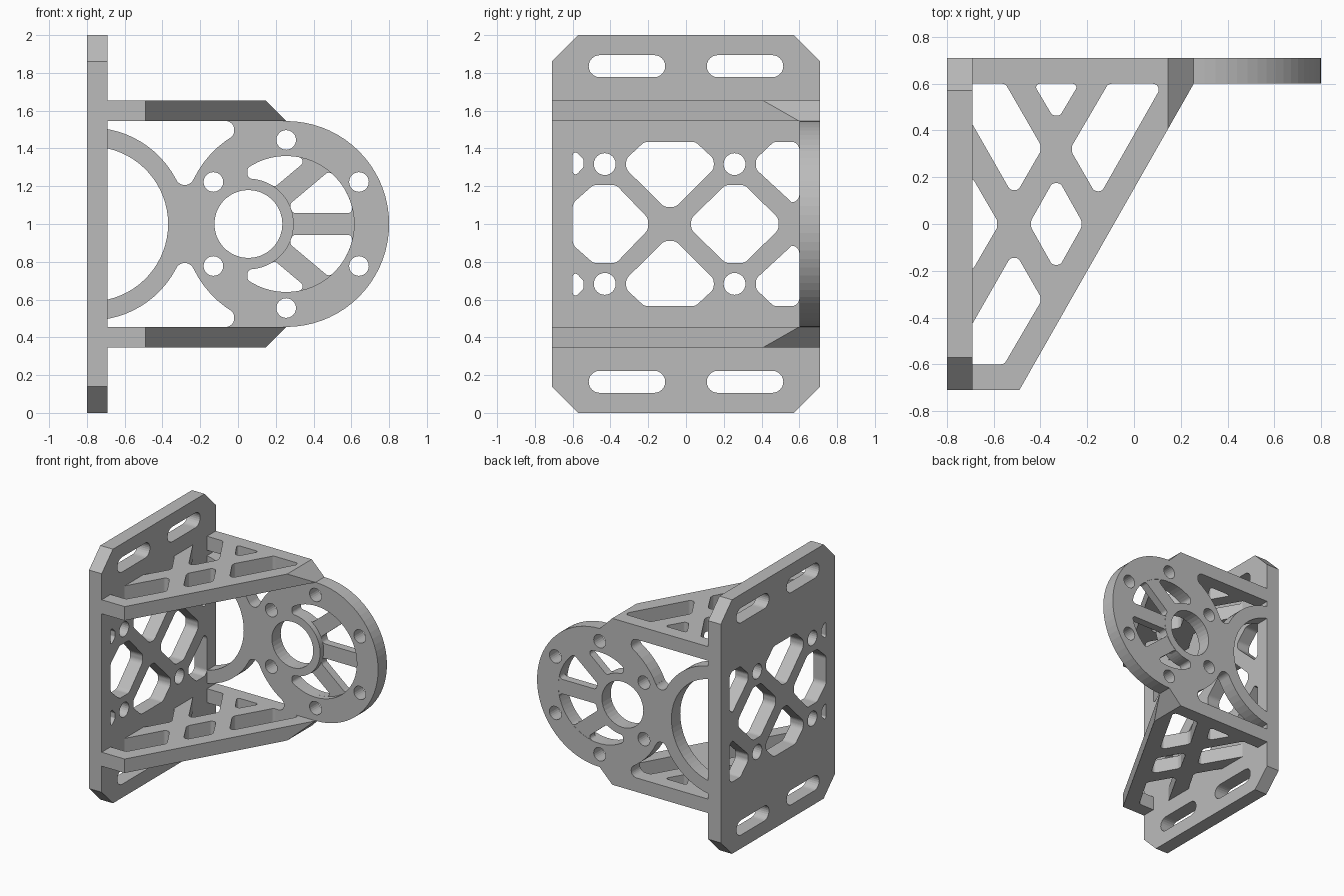
import bpy, bmesh, math
from mathutils import Vector

if "Cube" in bpy.data.objects:
    bpy.data.objects.remove(bpy.data.objects["Cube"])

grey = bpy.data.materials.new("plain grey")
grey.diffuse_color = (0.5, 0.5, 0.5, 1)
grey.use_nodes = True
grey.node_tree.nodes["Principled BSDF"].inputs["Base Color"].default_value = grey.diffuse_color


# ---- 2D profile helpers ----
def circle(c, r, n=36):
    return [(c[0] + r * math.cos(i * math.tau / n), c[1] + r * math.sin(i * math.tau / n)) for i in range(n)]


def arc(c, p, q):
    """Shortest arc about c from p to q."""
    c, p, q = Vector(c), Vector(p), Vector(q)
    r = (p - c).length
    a = math.atan2(p.y - c.y, p.x - c.x)
    da = math.atan2(q.y - c.y, q.x - c.x) - a
    da = (da + math.pi) % math.tau - math.pi
    n = max(3, int(abs(da) / math.radians(5)))
    return [c + r * Vector((math.cos(a + da * i / n), math.sin(a + da * i / n))) for i in range(n + 1)]


def trim(line, d):
    line = list(line)
    while len(line) > 2 and (line[1] - line[0]).length <= d:
        d -= (line[1] - line[0]).length
        line.pop(0)
    return [line[0] + (line[1] - line[0]).normalized() * d] + line[1:]


def rounded(edges, radii):
    """Closed outline from polyline edges; radii round the start corner of each edge."""
    edges = [[Vector(p) for p in e] for e in edges]
    n = len(edges)
    radii = radii if isinstance(radii, list) else [radii] * n
    corners = []
    for i, r in enumerate(radii):
        a, b = edges[i - 1], edges[i]
        half = (a[-1] - a[-2]).angle(b[1] - b[0]) / 2
        corners.append((b[0].copy(), r * math.tan(half) if r else 0, math.cos(half)))
    for i in range(n):
        e = trim(edges[i], corners[i][1])[::-1]
        edges[i] = trim(e, corners[(i + 1) % n][1])[::-1]
    out = []
    for i, (c, d, w) in enumerate(corners):
        a, b = edges[i - 1][-1], edges[i][0]
        if d:
            for t in (0.17, 0.33, 0.5, 0.67, 0.83):
                k0, k1, k2 = (1 - t) ** 2, 2 * t * (1 - t) * w, t * t
                out.append((a * k0 + c * k1 + b * k2) / (k0 + k1 + k2))
        out += edges[i]
    return [p for i, p in enumerate(out) if (p - out[i - 1]).length > 1e-4]


def poly(pts, r):
    return rounded([[p, pts[(i + 1) % len(pts)]] for i, p in enumerate(pts)], r)


def flip(pts):
    """Mirror a profile about mid height."""
    return [(p[0], 2 - p[1]) for p in pts]


def plate(name, loops, w0, w1, axes, chamfer=None, mirror=False):
    """Extrude outline + holes from w0 to w1; axes = world axis of u, v, w."""
    cu = bpy.data.curves.new(name, 'CURVE')
    cu.dimensions, cu.fill_mode, cu.extrude = '2D', 'BOTH', abs(w1 - w0) / 2
    for loop in loops:
        s = cu.splines.new('POLY')
        s.points.add(len(loop) - 1)
        for pt, p in zip(s.points, loop):
            pt.co = (p[0], p[1], 0, 1)
        s.use_cyclic_u = True
    tmp = bpy.data.objects.new(name + "_curve", cu)
    bpy.context.collection.objects.link(tmp)
    dg = bpy.context.evaluated_depsgraph_get()
    me = bpy.data.meshes.new_from_object(tmp.evaluated_get(dg))
    bpy.data.objects.remove(tmp)
    bm = bmesh.new()
    bm.from_mesh(me)
    bmesh.ops.remove_doubles(bm, verts=bm.verts, dist=1e-5)
    for v in bm.verts:
        co = Vector()
        for ax, val in zip(axes, (v.co.x, v.co.y, v.co.z + (w0 + w1) / 2)):
            co["xyz".index(ax)] = val
        v.co = co
    if chamfer:
        bmesh.ops.bisect_plane(bm, geom=bm.verts[:] + bm.edges[:] + bm.faces[:], dist=1e-5,
                               plane_co=chamfer[0], plane_no=chamfer[1], clear_outer=True)
        bmesh.ops.holes_fill(bm, edges=[e for e in bm.edges if e.is_boundary])
    if mirror:
        for v in bm.verts:
            v.co.z = 2 - v.co.z
    bmesh.ops.recalc_face_normals(bm, faces=bm.faces)
    for f in bm.faces:
        f.smooth = False
    bm.to_mesh(me)
    bm.free()
    me.materials.clear()
    me.materials.append(grey)
    bpy.context.collection.objects.link(bpy.data.objects.new(name, me))


# ---- wall plate: chamfered rectangle with slots, bolt holes and lattice ----
wall = [[(-.71, .14), (-.57, 0), (.57, 0), (.71, .14), (.71, 1.86), (.57, 2), (-.57, 2), (-.71, 1.86)]]
for y in (-.515, .11):
    slot = poly([(y, 1.777), (y + .405, 1.777), (y + .405, 1.894), (y, 1.894)], .0583)
    wall += [slot, flip(slot)]
for y in (-.43, .257):
    wall += [circle((y, 1.317), .058, 24), circle((y, .683), .058, 24)]
upper = [
    poly([(-.317, 1.345), (-.22, 1.435), (.05, 1.435), (.147, 1.345), (.147, 1.29),
          (-.055, 1.09), (-.115, 1.09), (-.317, 1.29)], .05),
    poly([(.37, 1.345), (.465, 1.435), (.575, 1.435), (.6, 1.41), (.6, 1.115), (.56, 1.115), (.37, 1.29)], .04),
    poly([(-.6, 1.4), (-.543, 1.342), (-.543, 1.3), (-.6, 1.24)], .015)]
wall += upper + [flip(p) for p in upper]
wall.append(poly([(.027, 1.03), (.21, 1.207), (.31, 1.207), (.49, 1.03),
                  (.49, .97), (.31, .793), (.21, .793), (.027, .97)], .05))
wall.append(poly([(-.6, 1.11), (-.49, 1.207), (-.37, 1.207), (-.2, 1.03),
                  (-.2, .97), (-.37, .793), (-.49, .793), (-.6, .89)], .05))
plate("wall_plate", wall, -.8, -.69, "yzx")

# ---- motor plate: round-ended plate with hub, bolt circle and openings ----
D, H, C = Vector((.255, 1)), Vector((.055, 1)), Vector((-.78, 1))   # disc, hub, left ring centres
outline = [(-.72, .345), (.145, .345)] + arc(D, (.255, .455), (.8, 1)) + arc(D, (.8, 1), (.255, 1.545))[1:] \
    + [(.145, 1.655), (-.72, 1.655)]
F = Vector((-.282, 1.2565))                                        # fillet centre of the triangular opening
tD, tC = F + (D - F).normalized() * .05, F + (C - F).normalized() * .05
P, A, B, G = (-.69, 1.545), (-.02, 1.545), (-.02, 1.47), (-.69, 1.502)
tri = rounded([[P, A], [A, B], arc(D, B, tD), arc(F, tD, tC), arc(C, tC, G), [G, P]], [0, .045, .045, 0, 0, 0])
ring = arc(C, (-.69, .6), (-.69, 1.4))
bolts = [circle(D + .445 * Vector((math.cos(a), math.sin(a))), .052, 24)
         for a in (math.radians(30 + 60 * i) for i in range(6))]


def crescent(r_out, r_hub, x, r):
    """Space between the disc rim and the hub, to the right of x."""
    z = math.sqrt(r_out ** 2 - (x - D.x) ** 2)
    h = math.sqrt(r_hub ** 2 - (x - H.x) ** 2)
    tip, hub = (D.x + r_out, 1), (H.x + r_hub, 1)
    return rounded([arc(D, (x, 1 + z), tip), arc(D, tip, (x, 1 - z)), [(x, 1 - z), (x, 1 - h)],
                    arc(H, (x, 1 - h), hub), arc(H, hub, (x, 1 + h)), [(x, 1 + h), (x, 1 + z)]],
                   [r, 0, r, r, 0, r])


plate("motor_plate", [outline, tri, flip(tri), ring, circle(H, .18), crescent(.36, .24, .05, .025)] + bolts,
      .6, .71, "xzy")


# ---- spokes: thinner web filling the crescent, with four windows ----
def spoke_side(deg, h):
    """Ends of a spoke edge on the hub and on the rim."""
    a = math.radians(deg)
    d, n = Vector((math.cos(a), math.sin(a))), Vector((-math.sin(a), math.cos(a)))
    o = H + n * h - D
    t = -o.dot(d) + math.sqrt(o.dot(d) ** 2 - o.length_squared + .36 ** 2)
    return H + n * h + d * math.sqrt(.24 ** 2 - h * h), H + n * h + d * t


i0, o0 = spoke_side(0, .057)
i1, o1 = spoke_side(40, -.06)
i2, o2 = spoke_side(40, .06)
tip, hub = Vector((.05, 1.296)), Vector((.05, 1.24))
windows = [rounded([arc(D, o1, o0), [o0, i0], arc(H, i0, i1), [i1, o1]], .025),
           rounded([arc(D, tip, o2), [o2, i2], arc(H, i2, hub), [hub, tip]], .024)]
plate("spokes", [crescent(.38, .22, .03, 0)] + windows + [flip(w) for w in windows], .645, .708, "xzy")

# ---- gussets: triangular lattice shelves above and below ----
gusset = [
    [(-.75, -.71), (-.49, -.71), (.28, .643), (.28, .65), (-.75, .65)],
    poly([(-.72, .6), (-.55, .6), (-.40, .34), (-.40, .31), (-.495, .145), (-.53, .145), (-.72, .477)], .025),
    poly([(-.72, .247), (-.585, .015), (-.585, -.015), (-.72, -.247)], .02),
    poly([(-.43, .6), (-.235, .6), (-.315, .465), (-.35, .465)], .015),
    poly([(-.11, .6), (.124, .6), (-.137, .14), (-.17, .14), (-.265, .305), (-.265, .335)], .025),
    poly([(-.35, .175), (-.315, .175), (-.225, .015), (-.225, -.015),
          (-.315, -.175), (-.35, -.175), (-.44, -.015), (-.44, .015)], .025),
    poly([(-.53, -.145), (-.495, -.145), (-.40, -.31), (-.40, -.335), (-.555, -.6), (-.72, -.6), (-.72, -.477)], .025)]
for name, low in (("upper_gusset", False), ("lower_gusset", True)):
    plate(name, gusset, 1.545, 1.655, "xyz", ((.145, 0, 1.655), (1, 0, 1)), low)
